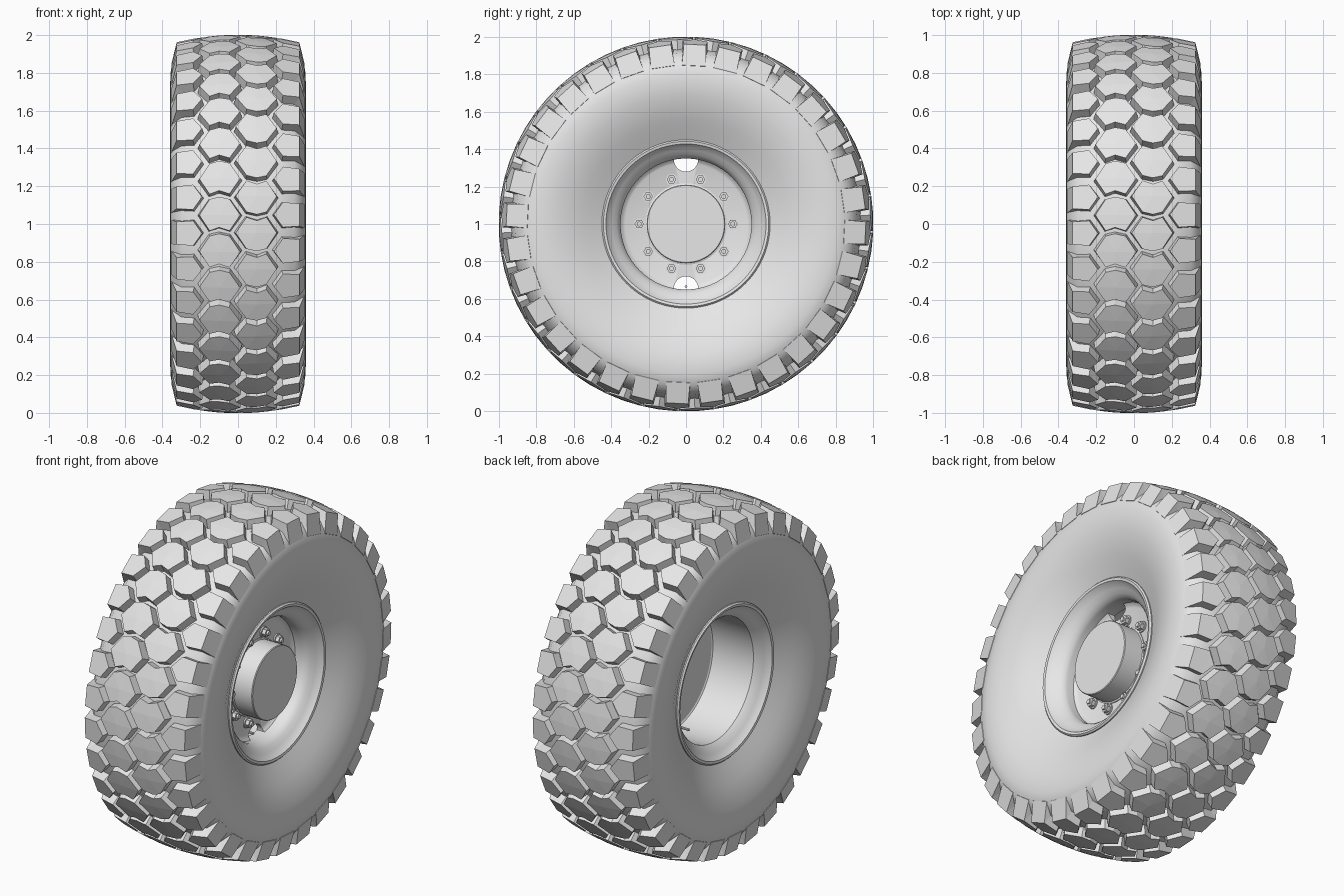
import bpy, bmesh
from math import pi, sin, cos, radians
from mathutils import Matrix, Vector

if "Cube" in bpy.data.objects:
    bpy.data.objects.remove(bpy.data.objects["Cube"])

PITCHES = 32
STEP = 2 * pi / PITCHES
HUB = Vector((0, 0, 1))

grey = bpy.data.materials.new("light_grey")
grey.use_nodes = True
grey.diffuse_color = (0.8, 0.8, 0.8, 1)
grey.node_tree.nodes["Principled BSDF"].inputs["Base Color"].default_value = (0.8, 0.8, 0.8, 1)


def finish(bm, name, smooth=None):
    """Turn a bmesh into a named object, smooth below the given angle."""
    bmesh.ops.recalc_face_normals(bm, faces=bm.faces)
    me = bpy.data.meshes.new(name)
    bm.to_mesh(me)
    bm.free()
    me.materials.append(grey)
    if smooth:
        me.shade_smooth()
        me.set_sharp_from_angle(angle=radians(smooth))
    ob = bpy.data.objects.new(name, me)
    bpy.context.collection.objects.link(ob)
    return ob


def polar(x, r, a):
    """Point at distance r from the axle, at angle a."""
    return HUB + Vector((x, r * cos(a), r * sin(a)))


def lathe(name, profile, steps=96, smooth=35):
    """Spin a closed (x, radius) outline round the axle."""
    bm = bmesh.new()
    vs = [bm.verts.new(polar(x, r, 0)) for x, r in profile]
    es = [bm.edges.new((v, vs[i - 1])) for i, v in enumerate(vs)]
    bmesh.ops.spin(bm, geom=vs + es, cent=HUB, axis=(1, 0, 0),
                   angle=2 * pi, steps=steps)
    bmesh.ops.remove_doubles(bm, verts=bm.verts, dist=1e-5)
    bmesh.ops.dissolve_degenerate(bm, edges=bm.edges, dist=1e-5)
    return finish(bm, name, smooth)


def rod(bm, x0, x1, y, z, r, sides):
    """Closed cylinder along x."""
    m = (Matrix.Translation(HUB + Vector(((x0 + x1) / 2, y, z)))
         @ Matrix.Rotation(pi / 2, 4, "Y"))
    bmesh.ops.create_cone(bm, cap_ends=True, segments=sides, radius1=r,
                          radius2=r, depth=x1 - x0, matrix=m)


# Tyre body: smooth sidewalls and the floor of the tread grooves
side = [(0.245, 0.44), (0.258, 0.465), (0.28, 0.51), (0.305, 0.56),
        (0.33, 0.62), (0.35, 0.69), (0.359, 0.75), (0.357, 0.80),
        (0.348, 0.86), (0.30, 0.912), (0.2, 0.935), (0.1, 0.945)]
lathe("tyre_body", side + [(-x, r) for x, r in reversed(side)], 128)


# Tread blocks
def crown(x):
    return 1.002 - 0.38 * x * x


def block(bm, angle, turn, top, base, rim, faces):
    """Solid block: top and base points (x, radius, offset), joined at the rim."""
    def place(pts):
        out = []
        for x, r, u in pts:
            p = polar(x, r, angle + u)
            if turn:                       # half turn about the vertical
                p.x, p.y = -p.x, -p.y
            out.append(bm.verts.new(p))
        return out
    t, b = place(top), place(base)
    for f in faces:
        bm.faces.new([t[i] for i in f])
        bm.faces.new([b[i] for i in reversed(f)])
    for i in range(rim):
        j = (i + 1) % rim
        bm.faces.new((t[j], t[i], b[i], b[j]))


# Centre block: hexagon with a V cut into one flat side
MID = 0.097
hexagon = [(-0.012, 0), (0.045, -0.084), (0.1, -0.066), (0.15, -0.084),
           (0.205, 0), (0.15, 0.084), (0.1, 0.097), (0.045, 0.084), (MID, 0)]
hex_top = [(x, crown(x), u) for x, u in hexagon]
hex_base = [(MID + (x - MID) * 1.1, crown(x) - 0.07, u * 1.1) for x, u in hexagon]
hex_faces = [(i, (i + 1) % 8, 8) for i in range(8)]

# Shoulder lug: pointed inner end, folding down over the sidewall
tip, ribs = 0.19, [(0.238, crown(0.238), 0.068), (0.325, 0.962, 0.062),
                   (0.352, 0.85, 0.076)]
inner = [(0.23, 0.915, 0.075), (0.285, 0.885, 0.072), (0.33, 0.835, 0.08)]


def lug_outline(tip_point, rows):
    return ([tip_point] + [(x, r, -u) for x, r, u in rows]
            + list(reversed(rows)))


lug_top = lug_outline((tip, crown(tip), 0), ribs)
lug_base = lug_outline((tip - 0.012, 0.915, 0), inner)
lug_faces = [(0, 1, 6), (1, 2, 5, 6), (2, 3, 4, 5)]

centre, lugs = bmesh.new(), bmesh.new()
for k in range(PITCHES):
    a = radians(2.75) + k * STEP
    for turn in (False, True):
        block(centre, a, turn, hex_top, hex_base, 8, hex_faces)
        block(lugs, a + STEP / 2, turn, lug_top, lug_base, 7, lug_faces)
finish(centre, "tread_centre_blocks")
finish(lugs, "tread_shoulder_lugs")

# Rim: rolled flanges on both sides with a deep barrel between
lip = [(0.24, 0.45), (0.257, 0.45), (0.265, 0.442), (0.262, 0.428),
       (0.243, 0.414), (0.228, 0.395), (0.21, 0.372), (0.19, 0.356)]
barrel = [(0.17, 0.35), (0.08, 0.35), (0.075, 0.358)]
lathe("rim", lip + barrel + [(-x, r) for x, r in reversed(lip)])

# Wheel disc with two round openings at its edge
disc = lathe("wheel_disc", [(0.08, 0), (0.11, 0), (0.11, 0.325), (0.118, 0.34),
                            (0.13, 0.352), (0.08, 0.352)])
bm = bmesh.new()
for s in (1, -1):
    rod(bm, 0, 0.25, 0, s * 0.345, 0.065, 32)
cutter = finish(bm, "opening_cutter")
cutter.hide_render = True
cut = disc.modifiers.new("openings", "BOOLEAN")
cut.operation, cut.object, cut.solver = "DIFFERENCE", cutter, "EXACT"
bpy.context.view_layer.update()
cut_mesh = bpy.data.meshes.new_from_object(
    disc.evaluated_get(bpy.context.evaluated_depsgraph_get()))
disc.modifiers.clear()
disc.data = cut_mesh
cut_mesh.set_sharp_from_angle(angle=radians(35))
bpy.data.objects.remove(cutter)

# Hub drum standing out from the disc
lathe("hub_drum", [(0.09, 0), (0.09, 0.218), (0.115, 0.218), (0.118, 0.21),
                   (0.236, 0.21), (0.24, 0.206), (0.24, 0)], 64)

# Ten wheel nuts, each a washer, a hexagon and a stud
bm = bmesh.new()
for k in range(10):
    y, z = 0.25 * cos(k * pi / 5), 0.25 * sin(k * pi / 5)
    rod(bm, 0.10, 0.118, y, z, 0.031, 20)
    rod(bm, 0.11, 0.139, y, z, 0.025, 6)
    rod(bm, 0.13, 0.15, y, z, 0.013, 12)
finish(bm, "wheel_nuts", 35)

# Valve stem behind the lower opening
bm = bmesh.new()
rod(bm, -0.02, 0.1, 0, -0.335, 0.007, 10)
finish(bm, "valve_stem", 35)
